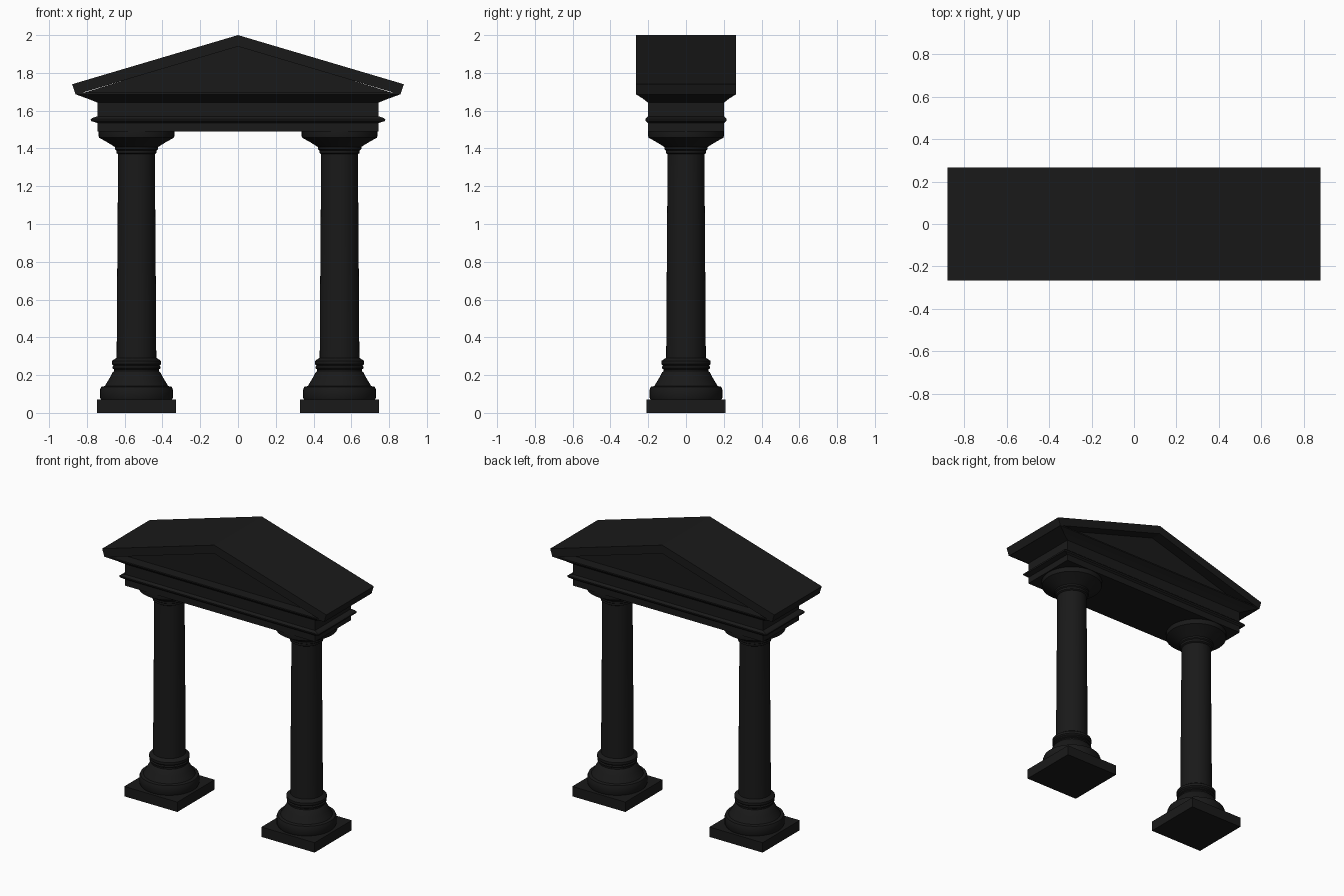
import bpy, bmesh, math

if "Cube" in bpy.data.objects:
    bpy.data.objects.remove(bpy.data.objects["Cube"])

dark = bpy.data.materials.new("dark_stone")
dark.diffuse_color = (0.01, 0.01, 0.01, 1)
dark.use_nodes = True
dark.node_tree.nodes["Principled BSDF"].inputs["Base Color"].default_value = dark.diffuse_color


def finish(bm, name, smooth=False):
    bmesh.ops.recalc_face_normals(bm, faces=bm.faces)
    me = bpy.data.meshes.new(name)
    bm.to_mesh(me)
    bm.free()
    ob = bpy.data.objects.new(name, me)
    me.materials.append(dark)
    bpy.context.collection.objects.link(ob)
    if smooth:
        bpy.ops.object.select_all(action='DESELECT')
        ob.select_set(True)
        bpy.context.view_layer.objects.active = ob
        bpy.ops.object.shade_smooth_by_angle(angle=math.radians(30))
    return ob


def loft(name, rings, smooth=False):
    """Skin a list of closed rings and cap both ends."""
    bm = bmesh.new()
    loops = [[bm.verts.new(p) for p in r] for r in rings]
    n = len(loops[0])
    for a, b in zip(loops, loops[1:]):
        for i in range(n):
            j = (i + 1) % n
            bm.faces.new((a[i], a[j], b[j], b[i]))
    bm.faces.new(loops[0])
    bm.faces.new(loops[-1])
    return finish(bm, name, smooth)


def rect_stack(name, levels, cx=0):
    """Rectangular moulding from (half width, half depth, height)."""
    return loft(name, [[(cx - a, -b, z), (cx + a, -b, z), (cx + a, b, z), (cx - a, b, z)]
                       for a, b, z in levels])


def turned(name, profile, cx, n=40):
    """Round part from (radius, height)."""
    return loft(name, [[(cx + r * math.cos(2 * math.pi * i / n),
                         r * math.sin(2 * math.pi * i / n), z) for i in range(n)]
                       for r, z in profile], True)


def prism(name, outline, hy):
    """Front outline (x, z) extruded in depth."""
    return loft(name, [[(x, y, z) for x, z in outline] for y in (-hy, hy)])


base = [(0.185, 0.065), (0.193, 0.08), (0.193, 0.122), (0.187, 0.138), (0.167, 0.142),
        (0.16, 0.155), (0.142, 0.185), (0.126, 0.215), (0.118, 0.222), (0.118, 0.23),
        (0.127, 0.235), (0.127, 0.243), (0.122, 0.25), (0.13, 0.258), (0.13, 0.275),
        (0.108, 0.29), (0.1, 0.295)]
shaft = [(0.105, 0.285), (0.103, 0.6), (0.1, 1.0), (0.097, 1.39)]
capital = [(0.097, 1.37), (0.107, 1.376), (0.107, 1.39), (0.115, 1.396), (0.115, 1.408),
           (0.15, 1.43), (0.198, 1.457), (0.2, 1.463), (0.2, 1.495)]

# Two columns
for side, cx in (("left", -0.5375), ("right", 0.5375)):
    rect_stack(side + "_plinth", [(0.208, 0.208, 0), (0.208, 0.208, 0.07)], cx)
    turned(side + "_base", base, cx)
    turned(side + "_shaft", shaft, cx)
    turned(side + "_capital", capital, cx)

# Entablature beam with its projecting band
rect_stack("entablature", [(0.745, 0.202, 1.49), (0.745, 0.202, 1.535), (0.778, 0.213, 1.545),
                           (0.78, 0.215, 1.555), (0.77, 0.211, 1.562), (0.745, 0.202, 1.57),
                           (0.745, 0.202, 1.645)])

# Flaring horizontal cornice
rect_stack("cornice", [(0.745, 0.202, 1.643), (0.80, 0.23, 1.665),
                       (0.858, 0.264, 1.686), (0.858, 0.264, 1.695)])

# Recessed gable wall
prism("gable_wall", [(-0.83, 1.69), (0.83, 1.69), (0, 1.95)], 0.19)

# Sloping roof slabs, built as one half and mirrored
roof = prism("roof", [(0, 2.0), (0, 1.94), (0.86, 1.685), (0.878, 1.74)], 0.266)
mirror = roof.modifiers.new("mirror", 'MIRROR')
mirror.use_axis = (True, False, False)
